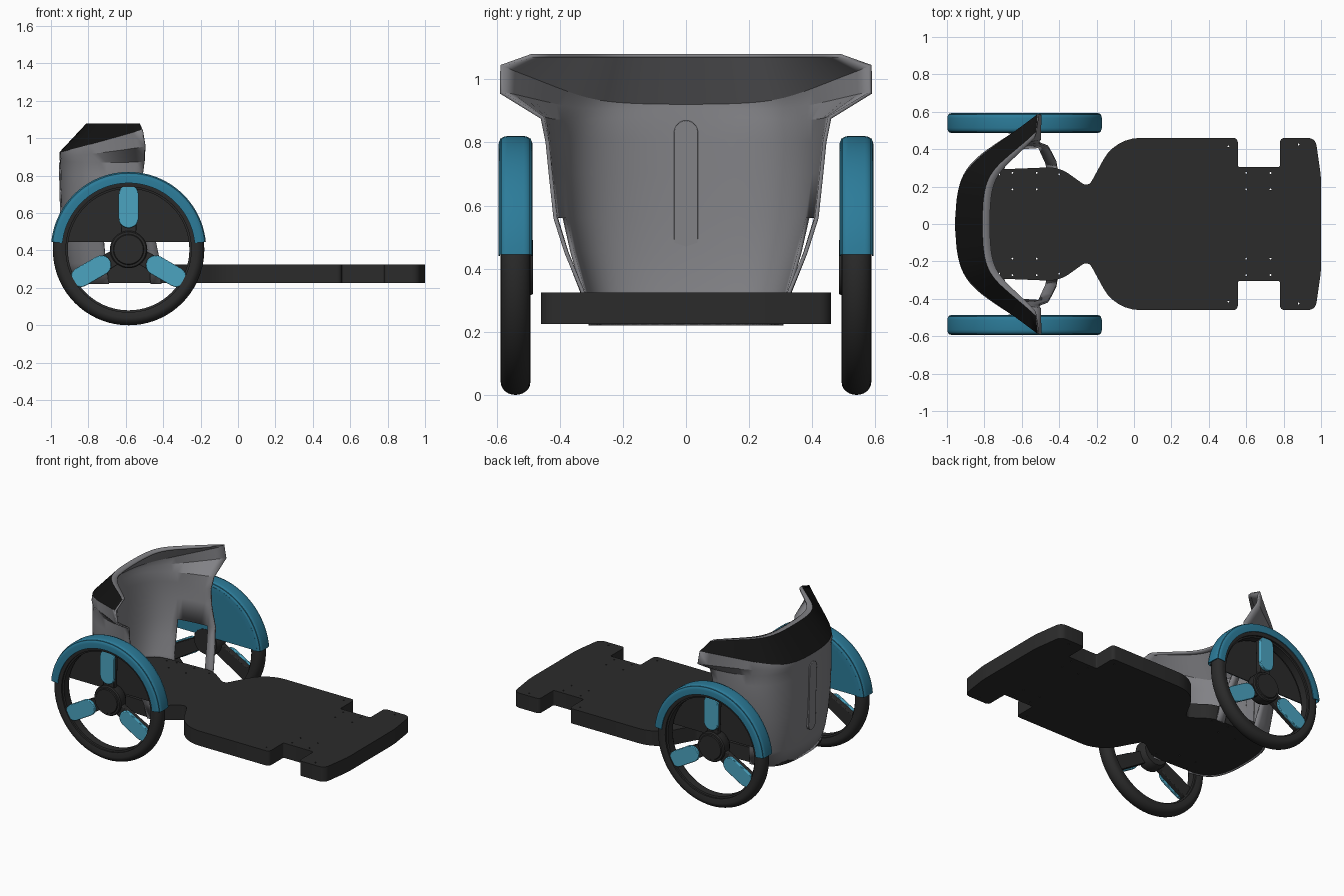
import bpy, bmesh, math
from mathutils import Vector
from mathutils.geometry import interpolate_bezier

if "Cube" in bpy.data.objects:
    bpy.data.objects.remove(bpy.data.objects["Cube"])

WX, WZ, WY = -0.585, 0.405, -0.54      # wheel centre (front side, mirrored to the back)


def material(name, rgb):
    m = bpy.data.materials.new(name)
    m.diffuse_color = (*rgb, 1)
    m.use_nodes = True
    m.node_tree.nodes["Principled BSDF"].inputs["Base Color"].default_value = m.diffuse_color
    return m


DARK = material("dark", (0.024, 0.024, 0.024))
BLACK = material("visor_black", (0.006, 0.006, 0.006))
BLUE = material("fender_blue", (0.025, 0.20, 0.32))
LIGHT = material("spoke_blue", (0.07, 0.37, 0.53))
GREY = material("shell_grey", (0.22, 0.22, 0.235))


def make(name, verts, faces, mats, fix=True):
    me = bpy.data.meshes.new(name)
    me.from_pydata(verts, [], faces)
    if fix:
        bm = bmesh.new()
        bm.from_mesh(me)
        bmesh.ops.remove_doubles(bm, verts=bm.verts, dist=1e-5)
        bmesh.ops.recalc_face_normals(bm, faces=bm.faces)
        bm.to_mesh(me)
        bm.free()
    for m in mats:
        me.materials.append(m)
    ob = bpy.data.objects.new(name, me)
    bpy.context.collection.objects.link(ob)
    return ob


def smooth(ob, angle=32):
    bpy.ops.object.select_all(action='DESELECT')
    ob.select_set(True)
    bpy.context.view_layer.objects.active = ob
    bpy.ops.object.shade_smooth_by_angle(angle=math.radians(angle))


def mirror(ob):
    md = ob.modifiers.new("mirror", 'MIRROR')
    md.use_axis = (False, True, False)


def bevel(ob, width):
    md = ob.modifiers.new("bevel", 'BEVEL')
    md.width, md.segments, md.limit_method = width, 2, 'ANGLE'
    md.angle_limit = math.radians(40)


def prism(name, outline, lo, hi, put, mat):
    """Extrude a 2D outline; put(u, v, w) places a point in space."""
    n = len(outline)
    verts = [put(u, v, w) for w in (lo, hi) for u, v in outline]
    faces = [list(range(n)), list(range(2 * n - 1, n - 1, -1))]
    faces += [(i, (i + 1) % n, (i + 1) % n + n, i + n) for i in range(n)]
    return make(name, verts, faces, [mat])


def wheel_put(turn=0):
    c, s = math.cos(turn), math.sin(turn)
    return lambda u, v, w: (WX + c * u - s * v, w, WZ + s * u + c * v)


def lathe(name, profile, mat, a0=0, a1=360, n=72):
    """Turn a closed (radius, y offset) profile round the wheel axle."""
    k, verts, faces = len(profile), [], []
    for i in range(n + 1):
        a = math.radians(a0 + (a1 - a0) * i / n)
        verts += [(WX + r * math.cos(a), WY + y, WZ + r * math.sin(a)) for r, y in profile]
    for i in range(n):
        for j in range(k):
            a, b = i * k + j, i * k + (j + 1) % k
            faces.append((a, b, b + k, a + k))
    if a1 - a0 < 360:
        faces += [list(range(k)), list(range(n * k, n * k + k))]
    ob = make(name, verts, faces, [mat])
    smooth(ob)
    mirror(ob)
    return ob


def capsule(r, v0, v1, n=10):
    arc = [math.pi * i / n for i in range(n + 1)]
    return ([(r * math.cos(a), v1 - r + r * math.sin(a)) for a in arc] +
            [(-r * math.cos(a), v0 + r - r * math.sin(a)) for a in arc])


def fillet(points):
    """Round each (x, y, radius) corner of a closed outline."""
    out = []
    for i, (x, y, r) in enumerate(points):
        p = Vector((x, y))
        q, s = Vector(points[i - 1][:2]), Vector(points[(i + 1) % len(points)][:2])
        a, b = p + (q - p).normalized() * r, p + (s - p).normalized() * r
        out += [tuple(h) for h in interpolate_bezier(a, a.lerp(p, .6), b.lerp(p, .6), b, 7)]
    return out


# Platform with waist, wheel notches and screw holes
half = [(-0.89, 0.285, .16), (-0.40, 0.305, .06), (-0.245, 0.195, .04), (-0.10, 0.46, .13),
        (0.555, 0.46, .025), (0.555, 0.305, .01), (0.78, 0.305, .01), (0.78, 0.46, .025),
        (0.97, 0.46, .04), (1.0, 0.25, .03)]
full = half + [(x, -y, r) for x, y, r in reversed(half)]
platform = prism("platform", fillet(full), 0.225, 0.325, lambda u, v, w: (u, v, w), DARK)
smooth(platform)
holes = [(0.505, .415), (0.88, .425), (-.40, .265), (-.72, .265)]
holes += [(x, y) for x in (-.65, -.52, .6, .73) for y in (.185, .273)]
hv, hf = [], []
for x, y in holes + [(x, -y) for x, y in holes]:
    b = len(hv)
    hv += [(x + .005 * math.cos(i * math.pi / 4), y + .005 * math.sin(i * math.pi / 4), z)
           for z in (.2, .35) for i in range(8)]
    hf += [list(range(b, b + 8)), list(range(b + 8, b + 16))]
    hf += [(b + i, b + (i + 1) % 8, b + 8 + (i + 1) % 8, b + 8 + i) for i in range(8)]
cutter = make("screw_hole_cutter", hv, hf, [DARK])
cutter.hide_render = True
cutter.hide_set(True)
md = platform.modifiers.new("holes", 'BOOLEAN')
md.operation, md.object = 'DIFFERENCE', cutter

# Body shell: levels of (front x, corner y), (side x, y), (rear x, y), heights front/side/rear
levels = [
    ((-.895, .305), (-.81, .33), (-.41, .305), (.22, .22, .22)),
    ((-.92, .33), (-.83, .35), (-.415, .335), (.33, .33, .33)),
    ((-.935, .35), (-.83, .38), (-.44, .385), (.45, .45, .45)),
    ((-.943, .36), (-.82, .405), (-.46, .42), (.56, .56, .56)),
    ((-.948, .36), (-.81, .42), (-.50, .435), (.70, .70, .70)),
    ((-.95, .36), (-.80, .425), (-.51, .445), (.81, .80, .80)),
    ((-.953, .35), (-.81, .41), (-.50, .46), (.88, .86, .875)),
    ((-.955, .36), (-.85, .34), (-.50, .59), (.905, .90, .955)),
    ((-.955, .34), (-.86, .32), (-.515, .588), (.925, .945, 1.045)),
    ((-.81, .30), (-.76, .28), (-.525, .49), (1.08, 1.08, 1.08)),
    ((-.77, .28), (-.73, .26), (-.53, .46), (1.08, 1.08, 1.08)),
]
N = 20
cols = 2 * N + 1
verts, faces, tint = [], [], []
for (fx, fy), (sx, sy), (ex, ey), (z0, z1, z2) in levels:
    row = interpolate_bezier(Vector((fx, 0, z0)), Vector((fx, fy, z0)),
                             Vector((sx, sy, z1)), Vector((ex, ey, z2)), N + 1)
    verts += [(p.x, -p.y, p.z) for p in reversed(row[1:])] + [tuple(p) for p in row]
for r in range(len(levels) - 1):
    for c in range(cols - 1):
        t = abs(c + .5 - N) / N
        if r < 3 and .7 < t < .95:          # side opening beside the rear strut
            continue
        a = r * cols + c
        faces.append((a, a + cols, a + cols + 1, a + 1))
        tint.append(2 if r == 8 else 0)
shell = make("body_shell", verts, faces, [GREY, GREY, BLACK, GREY], fix=False)
for p, m in zip(shell.data.polygons, tint):
    p.material_index = m
smooth(shell, 28)
md = shell.modifiers.new("thickness", 'SOLIDIFY')
md.thickness, md.offset = 0.012, -1
md.material_offset = md.material_offset_rim = 1

# Long inset panel on the front wall
panel = prism("front_panel", capsule(.038, .405, .87), -.012, .012,
              lambda u, v, w: (-.9405 - .024 * (v - .64) + w, u, v), GREY)
bevel(panel, .002)
smooth(panel)

# Tyre, rim and hub
tyre = [(.335, -.04)] + [(.365 + .04 * math.sin(a), -.047 * math.cos(a))
                         for a in [math.pi * i / 12 for i in range(13)]] + [(.335, .04)]
lathe("tyre", tyre, DARK)
lathe("rim", [(.342, -.03), (.342, .03), (.325, .026), (.325, -.026)], DARK)
lathe("hub", [(0, -.036), (.078, -.036), (.082, -.03), (.094, -.03), (.10, -.022), (.10, .03),
              (.085, .055), (0, .055)], DARK, n=48)

# Spokes with blue covers
for i in range(3):
    put = wheel_put(i * 2 * math.pi / 3)
    bar = prism(f"spoke_{i + 1}", [(-.04, .07), (.04, .07), (.048, .335), (-.048, .335)],
                WY - .015, WY + .02, put, DARK)
    cover = prism(f"spoke_cover_{i + 1}", capsule(.053, .115, .347), WY - .032, WY - .012, put, LIGHT)
    for ob in (bar, cover):
        bevel(ob, .004)
        smooth(ob)
        mirror(ob)

# Fender: rounded hood over the tyre plus half-disc inner wall with dark lining
arc = [math.pi / 2 * i / 5 for i in range(6)]
hood = [(.355, -.054)] + [(.387 + .028 * math.sin(a), -.026 - .028 * math.cos(a)) for a in arc]
hood += [(.387 + .028 * math.cos(a), .026 + .028 * math.sin(a)) for a in arc]
hood += [(.355, .054), (.355, .049), (.408, .049), (.408, -.049), (.355, -.049)]
lathe("fender_hood", hood, BLUE, 5.6, 174.4, 48)
for name, lo, hi, mat in (("fender_wall", .051, .054, BLUE), ("fender_lining", .0475, .051, DARK)):
    a0 = math.asin(.04 / .39)
    disc = [(.39 * math.cos(a), .39 * math.sin(a))
            for a in [a0 + (math.pi - 2 * a0) * i / 40 for i in range(41)]]
    wall = prism(name, disc, WY + lo, WY + hi, wheel_put(), mat)
    smooth(wall)
    mirror(wall)
